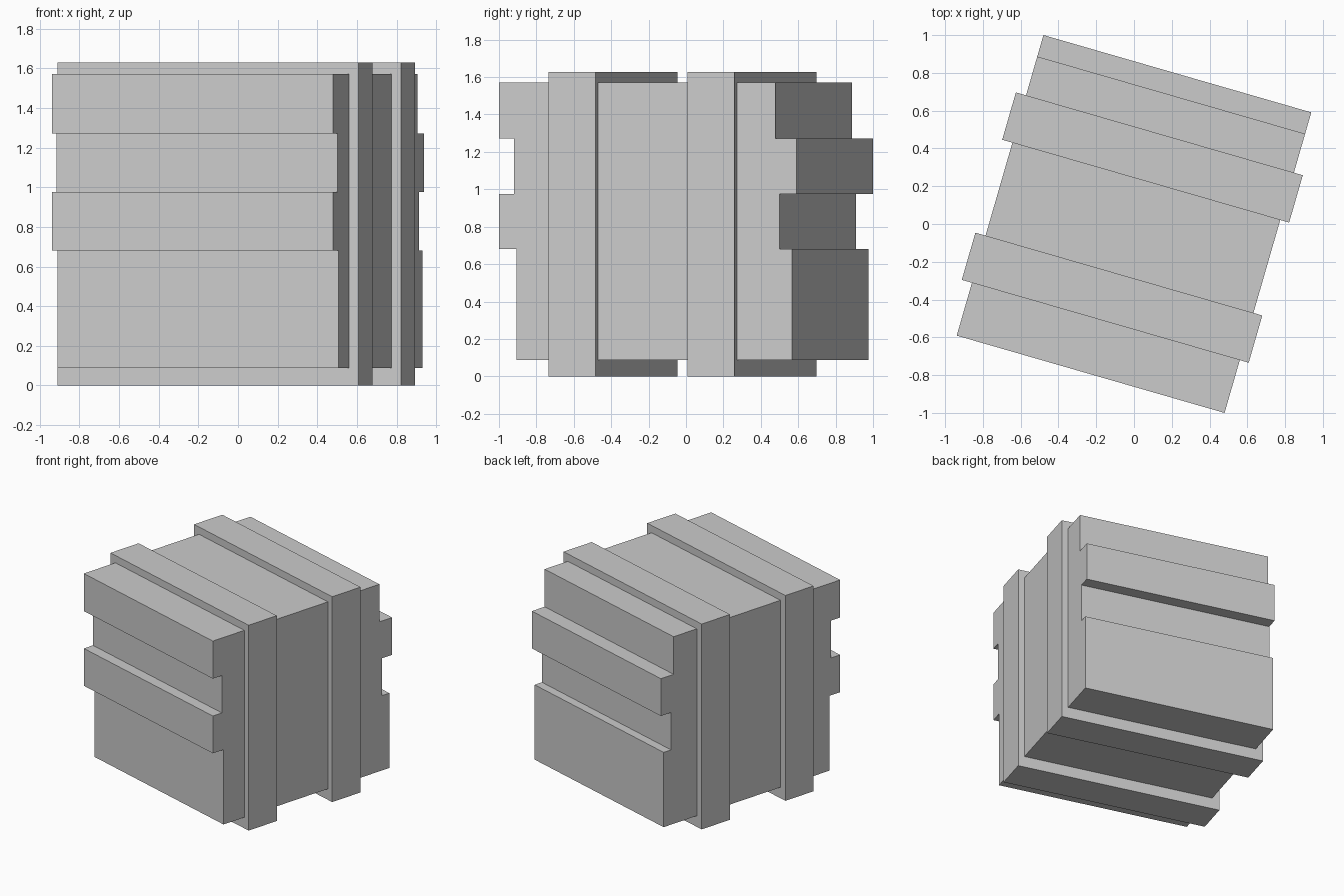
import bpy, bmesh, math
from mathutils import Matrix

if "Cube" in bpy.data.objects:
    bpy.data.objects.remove(bpy.data.objects["Cube"])

TURN = Matrix.Rotation(math.radians(-16.1), 4, 'Z')  # whole crate is turned on the ground


def extrude_profile(name, profile, x0, x1):
    """Extrude a closed (y, z) outline along x, then turn it."""
    bm = bmesh.new()
    face = bm.faces.new([bm.verts.new((x0, y, z)) for y, z in profile])
    ext = bmesh.ops.extrude_face_region(bm, geom=[face])
    verts = [g for g in ext['geom'] if isinstance(g, bmesh.types.BMVert)]
    bmesh.ops.translate(bm, verts=verts, vec=(x1 - x0, 0, 0))
    bmesh.ops.recalc_face_normals(bm, faces=bm.faces)
    bm.transform(TURN)
    mesh = bpy.data.meshes.new(name)
    bm.to_mesh(mesh)
    bm.free()
    obj = bpy.data.objects.new(name, mesh)
    bpy.context.collection.objects.link(obj)
    return obj


# Crate body: planks of uneven depth (bottom z, top z, front y, back y)
planks = [
    (0.087, 0.68, -0.729, 0.802),
    (0.68, 0.976, -0.828, 0.734),
    (0.976, 1.272, -0.744, 0.828),
    (1.272, 1.57, -0.828, 0.710),
]
front = [(f, z) for z0, z1, f, b in planks for z in (z0, z1)]
back = [(b, z) for z0, z1, f, b in planks for z in (z0, z1)]
extrude_profile("crate_body", front + back[::-1], -0.738, 0.738)

# Two straps standing proud of the top, bottom and both ends
for name, y0, y1 in (("front_strap", -0.537, -0.277), ("back_strap", 0.235, 0.496)):
    extrude_profile(name, [(y0, 0), (y1, 0), (y1, 1.628), (y0, 1.628)], -0.794, 0.787)
